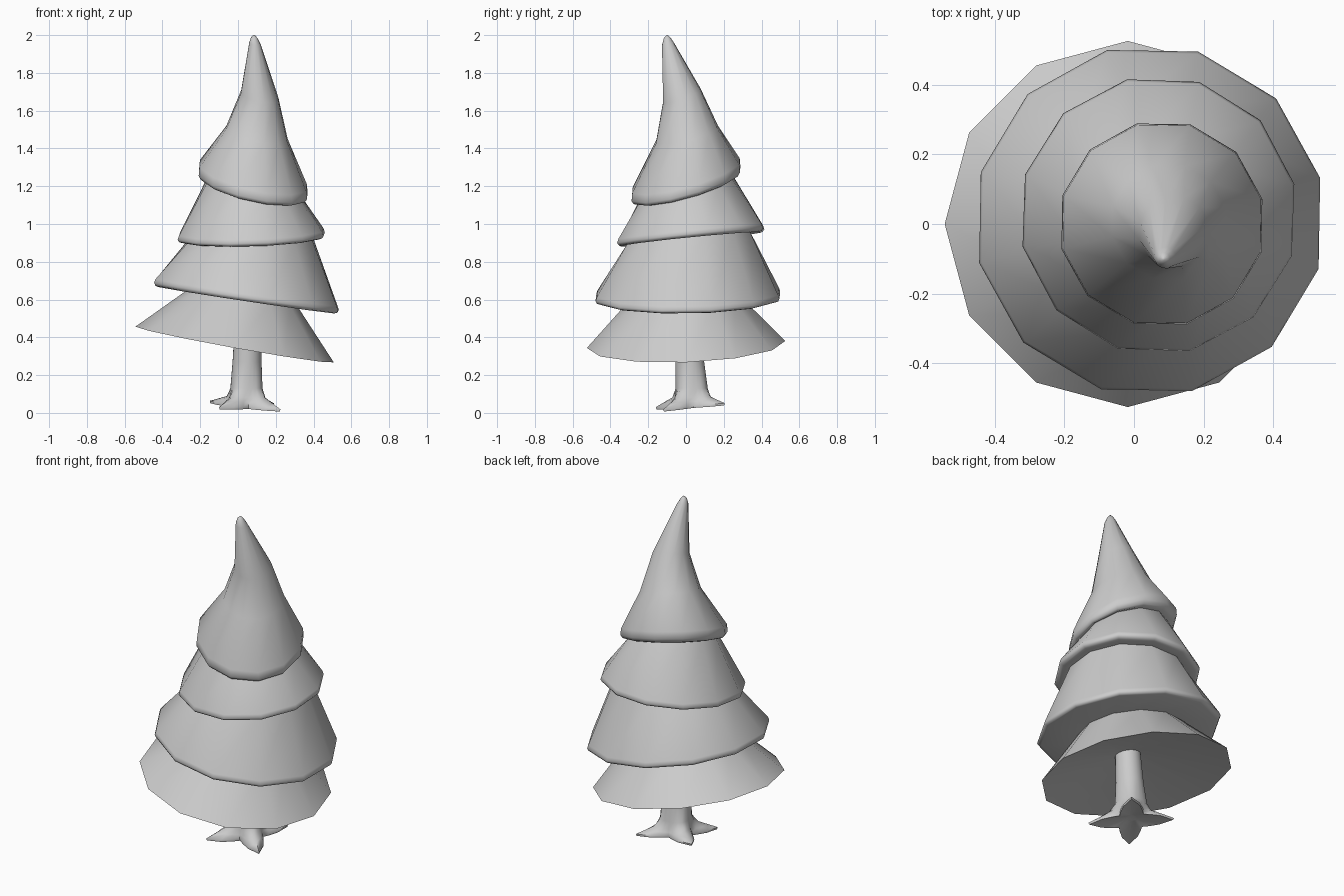
import bpy, bmesh, math

if "Cube" in bpy.data.objects:
    bpy.data.objects.remove(bpy.data.objects["Cube"])


def loft(name, rings, smooth=40):
    """Closed skin through a list of rings of equal point count."""
    bm = bmesh.new()
    loops = [[bm.verts.new(p) for p in r] for r in rings]
    n = len(loops[0])
    for a, b in zip(loops, loops[1:]):
        for i in range(n):
            j = (i + 1) % n
            bm.faces.new((a[i], a[j], b[j], b[i]))
    bm.faces.new(loops[0][::-1])
    bm.faces.new(loops[-1])
    bmesh.ops.recalc_face_normals(bm, faces=bm.faces)
    me = bpy.data.meshes.new(name)
    bm.to_mesh(me)
    bm.free()
    ob = bpy.data.objects.new(name, me)
    bpy.context.collection.objects.link(ob)
    bpy.ops.object.select_all(action='DESELECT')
    ob.select_set(True)
    bpy.context.view_layer.objects.active = ob
    bpy.ops.object.shade_smooth_by_angle(angle=math.radians(smooth))
    return ob


def ring(cx, cy, cz, r, sx=0, sy=0, phase=0, n=12):
    """Tilted polygon: sx and sy are the slopes of its plane."""
    pts = []
    for i in range(n):
        a = math.radians(phase) + math.tau * i / n
        dx, dy = r * math.cos(a), r * math.sin(a)
        pts.append((cx + dx, cy + dy, cz + sx * dx + sy * dy))
    return pts


# Foliage as one folded skin, tier by tier:
# (cx, cy, cz, radius, slope x, slope y) from each rim upward
tiers = [
    (0, [
        (.05, .01, .45, .072, -.15, .03),
        (-.018, 0, .362, .525, -.18, .035),
        (.02, 0, .605, .295, -.14, .015)]),
    (14, [
        (.045, .01, .598, .482, -.15, .015),
        (.045, .01, .603, .497, -.15, .015),
        (.045, .01, .617, .504, -.15, .015),
        (.045, .01, .637, .497, -.15, .015),
        (.065, .015, .922, .338, .03, .1)]),
    (13, [
        (.07, .025, .919, .378, .03, .1),
        (.07, .025, .924, .392, .03, .1),
        (.07, .025, .936, .4, .03, .1),
        (.07, .025, .957, .393, .03, .1),
        (.08, 0, 1.195, .248, -.18, .26)]),
    (14, [
        (.08, 0, 1.189, .27, -.21, .27),
        (.08, 0, 1.194, .285, -.21, .27),
        (.08, 0, 1.213, .297, -.21, .27),
        (.08, 0, 1.255, .293, -.22, .27),
        (.1, .005, 1.475, .168, -.21, .24),
        (.115, -.022, 1.68, .102, -.2, .33),
        (.09, -.097, 1.955, .031, -.2, .3),
        (.086, -.1, 1.985, .018, -.1, .1),
        (.085, -.1, 2.0, .004)]),
]
loft("foliage", [ring(*d, phase=p) for p, data in tiers for d in data], 75)

# Trunk with four spreading, pointed roots and a hollow foot
CX, CY = .045, .03
tips = [(.225, -.12), (.19, .205), (-.15, .16), (-.10, -.16)]
polar = [(math.atan2(y - CY, x - CX) % math.tau, math.hypot(x - CX, y - CY))
         for x, y in tips]
polar.sort()
SUB = 6


def trunk_ring(z, base, spread=0, tilt=0, cx=CX, cy=CY):
    """Round section pulled out towards the root tips by spread."""
    pts = []
    for k, (a0, l0) in enumerate(polar):
        a1, l1 = polar[(k + 1) % 4]
        gap = (a1 - a0) % math.tau
        for i in range(SUB):
            t = i / SUB
            length = l0 if t < .5 else l1
            r = base + spread * (length - base) * abs(1 - 2 * t) ** 1.5
            a = a0 + gap * t
            x, y = cx + r * math.cos(a), cy + r * math.sin(a)
            pts.append((x, y, z + tilt * (.12 * (y + .16) - .06 * (x - .2))))
    return pts


loft("trunk", [
    trunk_ring(.05, .035),
    trunk_ring(.004, .09, .97, .8),
    trunk_ring(.016, .094, 1, .8),
    trunk_ring(.045, .092, .6, .6),
    trunk_ring(.075, .09, .25, .3),
    trunk_ring(.13, .085, .03),
    trunk_ring(.27, .077, cx=.048, cy=.02),
    trunk_ring(.46, .07, cx=.052, cy=.01)], 60)
